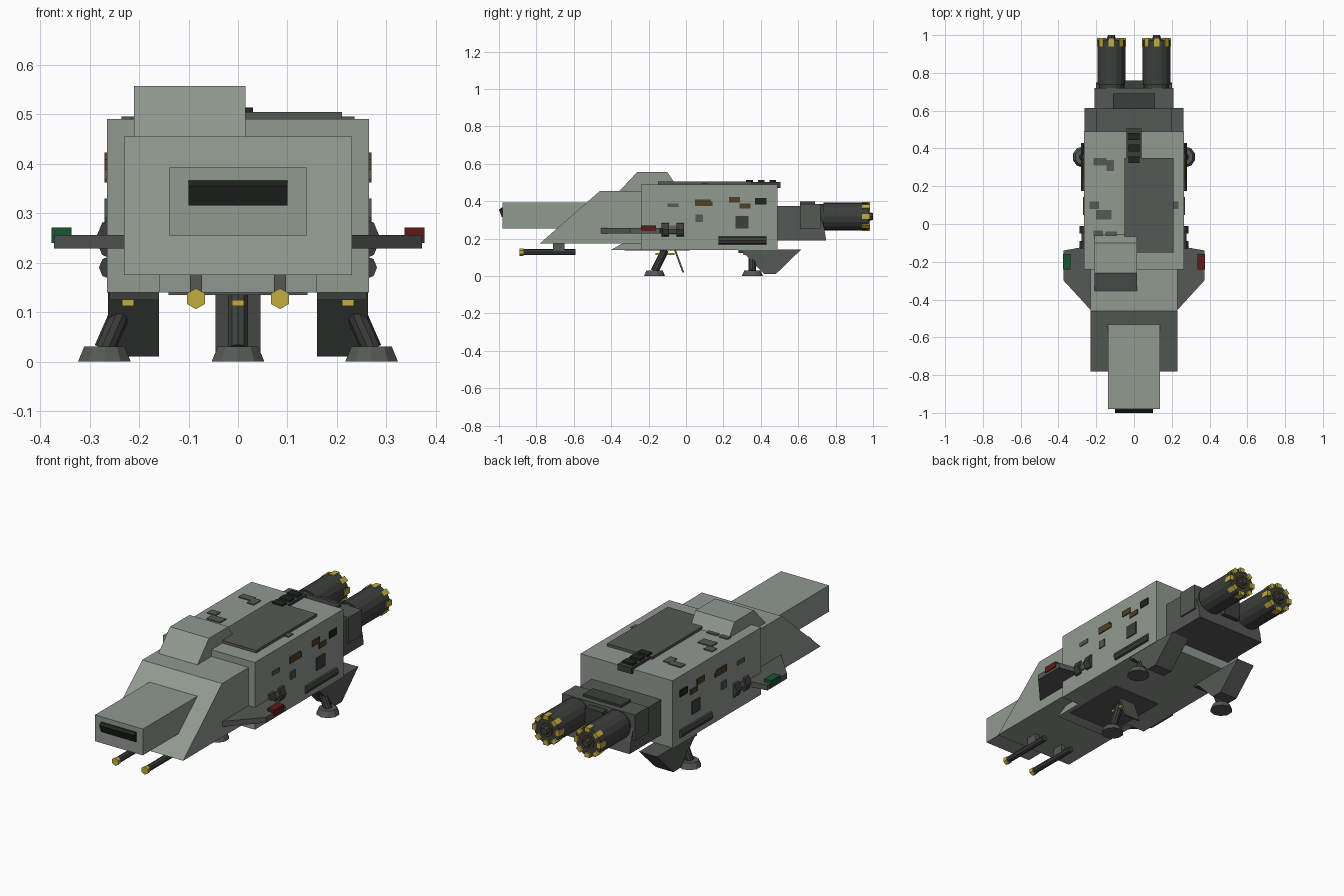
import bpy, bmesh, math
from mathutils import Vector, Matrix


def mat(name, r, g, b):
    m = bpy.data.materials.new(name)
    m.diffuse_color = (r, g, b, 1)
    return m


HULL = mat("hull_grey", 0.28, 0.32, 0.28)
DARK = mat("dark_grey", 0.09, 0.10, 0.09)
METAL = mat("gunmetal", 0.045, 0.05, 0.045)
BLACK = mat("black", 0.015, 0.018, 0.015)
YELLOW = mat("yellow", 0.55, 0.42, 0.05)
BROWN = mat("brown", 0.08, 0.05, 0.02)
RED = mat("red", 0.12, 0.01, 0.01)
GREEN = mat("green", 0.01, 0.09, 0.03)


def finish(name, bm, m):
    bmesh.ops.recalc_face_normals(bm, faces=bm.faces)
    me = bpy.data.meshes.new(name)
    bm.to_mesh(me)
    bm.free()
    me.materials.append(m)
    ob = bpy.data.objects.new(name, me)
    bpy.context.collection.objects.link(ob)
    return ob


def box(name, x0, x1, y0, y1, z0, z1, m):
    bm = bmesh.new()
    bmesh.ops.create_cube(bm, size=1)
    for v in bm.verts:
        v.co = ((x0 + x1) / 2 + v.co.x * (x1 - x0),
                (y0 + y1) / 2 + v.co.y * (y1 - y0),
                (z0 + z1) / 2 + v.co.z * (z1 - z0))
    return finish(name, bm, m)


def prism(name, pts, a, b, m, axis="x"):
    """Extrude a profile: (y, z) points along x, or (x, y) points along z."""
    bm = bmesh.new()
    place = (lambda p, t: (t, p[0], p[1])) if axis == "x" else (lambda p, t: (p[0], p[1], t))
    f = bm.faces.new([bm.verts.new(place(p, a)) for p in pts])
    r = bmesh.ops.extrude_face_region(bm, geom=[f])
    d = Vector((b - a, 0, 0)) if axis == "x" else Vector((0, 0, b - a))
    for v in r["geom"]:
        if isinstance(v, bmesh.types.BMVert):
            v.co += d
    return finish(name, bm, m)


def rod(name, p0, p1, r0, r1, m, n=12):
    p0, p1 = Vector(p0), Vector(p1)
    d = p1 - p0
    bm = bmesh.new()
    bmesh.ops.create_cone(bm, cap_ends=True, segments=n, radius1=r0, radius2=r1, depth=d.length)
    rot = d.to_track_quat("Z", "Y").to_matrix().to_4x4()
    bmesh.ops.transform(bm, matrix=Matrix.Translation((p0 + p1) / 2) @ rot, verts=bm.verts)
    return finish(name, bm, m)


def mirror(ob):
    md = ob.modifiers.new("mirror", "MIRROR")
    md.use_axis = (True, False, False)
    return ob


# Main body, sloped front hull, nose and chin
box("main_hull", -0.265, 0.265, -0.24, 0.49, 0.14, 0.49, HULL)
prism("front_hull", [(-0.78, 0.175), (-0.46, 0.455), (-0.2, 0.455), (-0.2, 0.175)], -0.23, 0.23, HULL)
box("nose", -0.138, 0.138, -0.98, -0.5, 0.255, 0.392, HULL)
prism("nose_window", [(-0.97, 0.315), (-0.985, 0.315), (-1.0, 0.355), (-0.985, 0.366), (-0.97, 0.366)],
      -0.1, 0.1, BLACK)
prism("chin", [(-0.4, 0.14), (-0.33, 0.18), (-0.2, 0.18), (-0.2, 0.14)], -0.16, 0.16, HULL)
box("front_gear_bay", -0.14, 0.14, -0.33, 0.02, 0.135, 0.145, DARK)

# Offset cockpit and roof plates
prism("cockpit", [(-0.36, 0.45), (-0.26, 0.557), (-0.10, 0.557), (-0.05, 0.48), (-0.2, 0.45)],
      -0.21, 0.015, HULL)
box("roof_plate", -0.05, 0.21, -0.15, 0.35, 0.48, 0.504, DARK)
box("roof_rail", -0.04, 0.04, 0.32, 0.505, 0.47, 0.502, METAL)
for i in range(3):
    y = 0.34 + i * 0.062
    box("roof_vent", -0.03, 0.03, y - 0.018, y + 0.018, 0.5, 0.513, BLACK)
for x, y, w, d in [(-0.18, 0.33, 0.07, 0.04), (-0.125, 0.31, 0.04, 0.06), (-0.21, 0.1, 0.05, 0.04),
                   (-0.16, 0.05, 0.08, 0.05), (0.22, 0.1, 0.03, 0.04), (-0.19, -0.05, 0.05, 0.03),
                   (-0.12, -0.05, 0.06, 0.02)]:
    box("roof_panel", x - w / 2, x + w / 2, y - d / 2, y + d / 2, 0.48, 0.495, DARK)

# Side panels on both flanks
for y, z, w, h, m in [(-0.07, 0.378, 0.06, 0.02, DARK), (0.09, 0.392, 0.085, 0.035, BROWN),
                      (0.12, 0.386, 0.045, 0.022, BROWN), (0.26, 0.408, 0.06, 0.03, BROWN),
                      (0.315, 0.375, 0.06, 0.026, BROWN), (0.40, 0.40, 0.06, 0.036, BLACK),
                      (0.07, 0.31, 0.04, 0.04, DARK), (0.30, 0.288, 0.07, 0.066, METAL)]:
    mirror(box("side_panel", 0.26, 0.27, y - w / 2, y + w / 2, z - h / 2, z + h / 2, m))
mirror(rod("side_pipe", (0.257, 0.175, 0.19), (0.257, 0.43, 0.19), 0.024, 0.024, METAL, 8))

# Ribbed side pods
mirror(rod("pod_core", (0.248, -0.125, 0.248), (0.248, -0.015, 0.248), 0.03, 0.03, DARK, 8))
for y in (-0.11, -0.03):
    mirror(rod("pod_ring", (0.242, y - 0.02, 0.248), (0.242, y + 0.02, 0.248), 0.046, 0.046, METAL, 8))

# Stub wings with position lights
mirror(prism("stub_wing", [(0.2, -0.47), (0.23, -0.455), (0.372, -0.30), (0.372, -0.14), (0.23, -0.115), (0.2, -0.115)],
             0.228, 0.256, DARK, "z"))
for s, m, n in ((1, RED, "right_light"), (-1, GREEN, "left_light")):
    a, b = sorted((s * 0.337, s * 0.377))
    box(n, a, b, -0.24, -0.16, 0.24, 0.271, m)

# Engine section
prism("engine_block", [(0.48, 0.19), (0.75, 0.19), (0.74, 0.25), (0.70, 0.375), (0.48, 0.375)],
      -0.2, 0.2, DARK)
box("engine_band", -0.21, 0.21, 0.61, 0.72, 0.25, 0.385, DARK)
box("engine_cap", -0.11, 0.11, 0.61, 0.69, 0.38, 0.397, METAL)
box("engine_bridge", -0.05, 0.05, 0.70, 0.76, 0.26, 0.37, METAL)
C = 0.318
for s in (1, -1):
    x = s * 0.12
    rod("engine_collar", (x, 0.68, C), (x, 0.74, C), 0.066, 0.066, METAL, 16)
    rod("engine_barrel", (x, 0.735, C), (x, 0.975, C), 0.074, 0.074, METAL, 16)
    rod("engine_core", (x, 0.96, C), (x, 0.982, C), 0.034, 0.034, BROWN, 12)
    rod("engine_spike", (x, 0.97, C), (x, 1.0, C), 0.026, 0.018, METAL, 8)
    for k in range(8):
        a = k * math.tau / 8
        ob = box("nozzle_stripe", -0.014, 0.014, 0.94, 0.985, 0.055, 0.077, YELLOW)
        ob.matrix_world = Matrix.Translation((x, 0, C)) @ Matrix.Rotation(a, 4, "Y")

# Underslung guns
mirror(rod("gun_barrel", (0.085, -0.87, 0.127), (0.085, -0.59, 0.127), 0.016, 0.016, METAL, 8))
tip = rod("gun_tip", (0.085, -0.89, 0.127), (0.085, -0.868, 0.127), 0.021, 0.019, YELLOW, 6)
mirror(tip)
mirror(box("gun_mount", 0.073, 0.097, -0.71, -0.65, 0.13, 0.18, DARK))

# Rear ventral fins and gear bays
mirror(prism("ventral_fin", [(0.29, 0.141), (0.42, 0.01), (0.48, 0.01), (0.615, 0.141)], 0.16, 0.263, DARK))
mirror(box("rear_gear_bay", 0.16, 0.26, 0.28, 0.47, 0.124, 0.145, METAL))


# Landing gear: foot, ankle, strut and yellow hinge pins
def gear(name, foot, hip):
    fx, fy = foot
    parts = [rod(name + "_foot", (fx, fy, 0), (fx, fy, 0.03), 0.056, 0.043, DARK, 10),
             rod(name + "_strut", (fx, fy, 0.025), hip, 0.021, 0.021, METAL, 10)]
    hx, hy, hz = hip
    for d in (-0.03, 0.03):
        parts.append(box(name + "_pin", hx - 0.012, hx + 0.012, hy + d - 0.02, hy + d + 0.02,
                         0.112, 0.124, YELLOW))
    return parts


for part in gear("rear_gear", (0.27, 0.355), (0.222, 0.355, 0.135)):
    mirror(part)
gear("front_gear", (0, -0.168), (0, -0.112, 0.14))
prism("front_gear_door", [(-0.065, 0.142), (-0.055, 0.142), (-0.01, 0.02), (-0.02, 0.02)], -0.045, 0.045, DARK)
